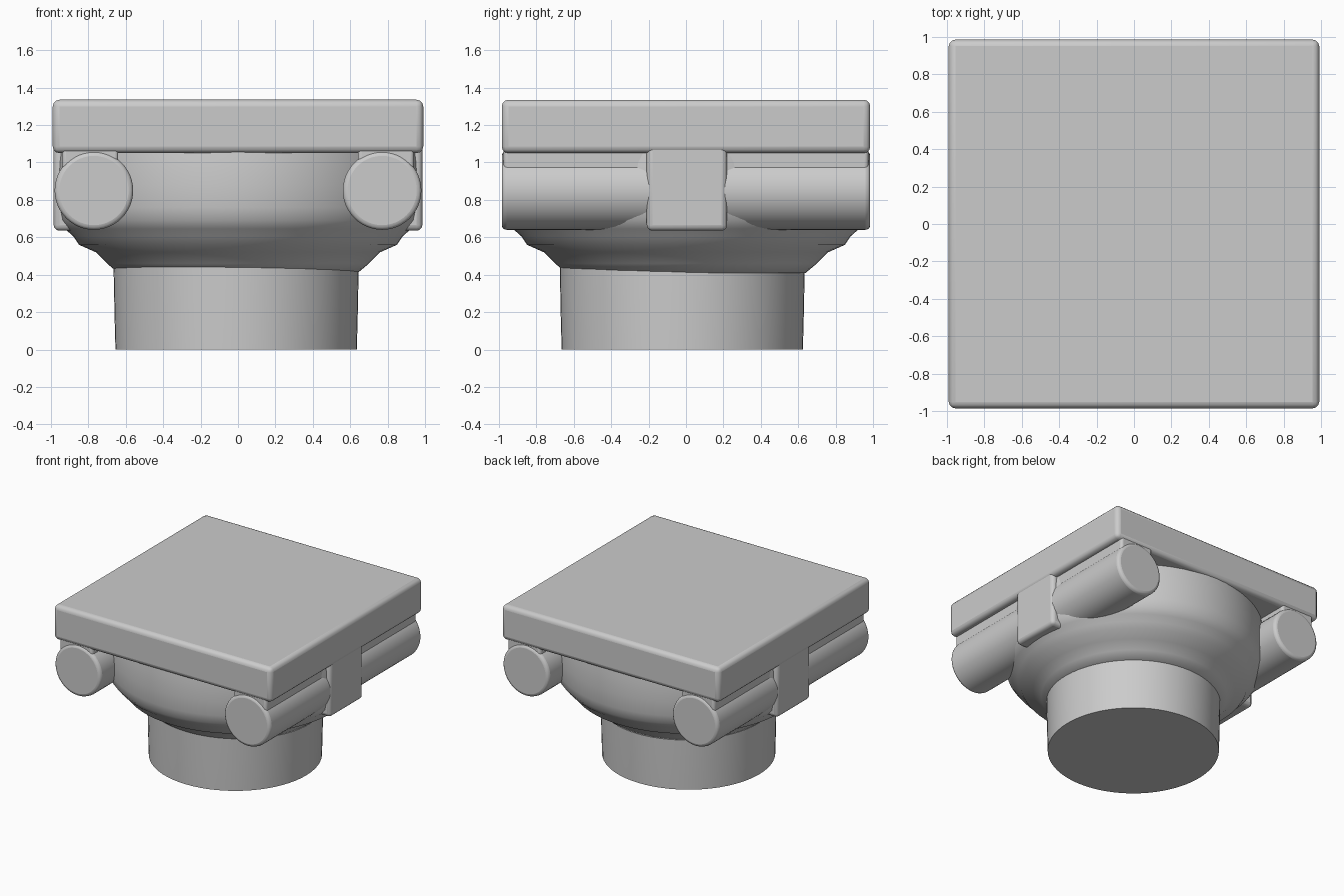
import bpy, bmesh, math

if "Cube" in bpy.data.objects:
    bpy.data.objects.remove(bpy.data.objects["Cube"])


def finish(obj, bevel=0.0, angle=40):
    if bevel:
        mod = obj.modifiers.new("soft_edges", 'BEVEL')
        mod.width = bevel
        mod.segments = 3
        mod.limit_method = 'ANGLE'
        mod.angle_limit = math.radians(40)
    bpy.ops.object.select_all(action='DESELECT')
    obj.select_set(True)
    bpy.context.view_layer.objects.active = obj
    bpy.ops.object.shade_smooth_by_angle(angle=math.radians(angle))
    return obj


def box(name, lo, hi, bevel):
    centre = [(a + b) / 2 for a, b in zip(lo, hi)]
    bpy.ops.mesh.primitive_cube_add(size=1, location=centre)
    obj = bpy.context.object
    obj.name = name
    obj.scale = [b - a for a, b in zip(lo, hi)]
    bpy.ops.object.transform_apply(location=False, rotation=False, scale=True)
    return finish(obj, bevel)


def lathe(name, profile, centre, steps=64):
    bm = bmesh.new()
    rings = []
    for r, z in profile:
        rings.append([bm.verts.new((r * math.cos(2 * math.pi * i / steps),
                                    r * math.sin(2 * math.pi * i / steps), z))
                      for i in range(steps)])
    for a, b in zip(rings, rings[1:]):
        for i in range(steps):
            j = (i + 1) % steps
            bm.faces.new((a[i], a[j], b[j], b[i]))
    bm.faces.new(rings[0][::-1])
    bm.faces.new(rings[-1])
    mesh = bpy.data.meshes.new(name)
    bm.to_mesh(mesh)
    bm.free()
    obj = bpy.data.objects.new(name, mesh)
    bpy.context.collection.objects.link(obj)
    obj.location = centre
    return finish(obj)


# Square top slab
box("abacus", (-0.99, -0.985, 1.05), (0.99, 0.985, 1.335), 0.035)

# Round column neck
lathe("column_neck", [(0.645, 0.01), (0.65, 0.2), (0.655, 0.45)], (-0.01, -0.02, 0))

# Flared collar rising into the rounded cushion
lathe("cushion", [(0.64, 0.41), (0.70, 0.46), (0.76, 0.52), (0.85, 0.56),
                  (0.88, 0.605), (0.925, 0.645), (0.96, 0.69), (0.975, 0.76),
                  (0.98, 0.88), (0.975, 1.0), (0.965, 1.08)], (0, 0, 0))

for side, tag in ((-1, "left"), (1, "right")):
    # Scroll roll running front to back
    bpy.ops.mesh.primitive_cylinder_add(vertices=48, radius=0.21, depth=1.97,
                                        location=(side * 0.77, 0, 0.85),
                                        rotation=(math.pi / 2, 0, 0))
    roll = bpy.context.object
    roll.name = tag + "_scroll"
    finish(roll, 0.025)
    # Neck joining the scroll to the slab
    xs = sorted((side * 0.64, side * 0.94))
    box(tag + "_scroll_neck", (xs[0], -0.975, 0.9), (xs[1], 0.975, 1.1), 0.02)
    # Flat strap around the middle of the roll
    xs = sorted((side * 0.55, side * 0.985))
    box(tag + "_strap", (xs[0], -0.21, 0.635), (xs[1], 0.22, 1.2), 0.03)

# Floor the neck at ground level
bpy.data.objects["column_neck"].location.z = -0.01
